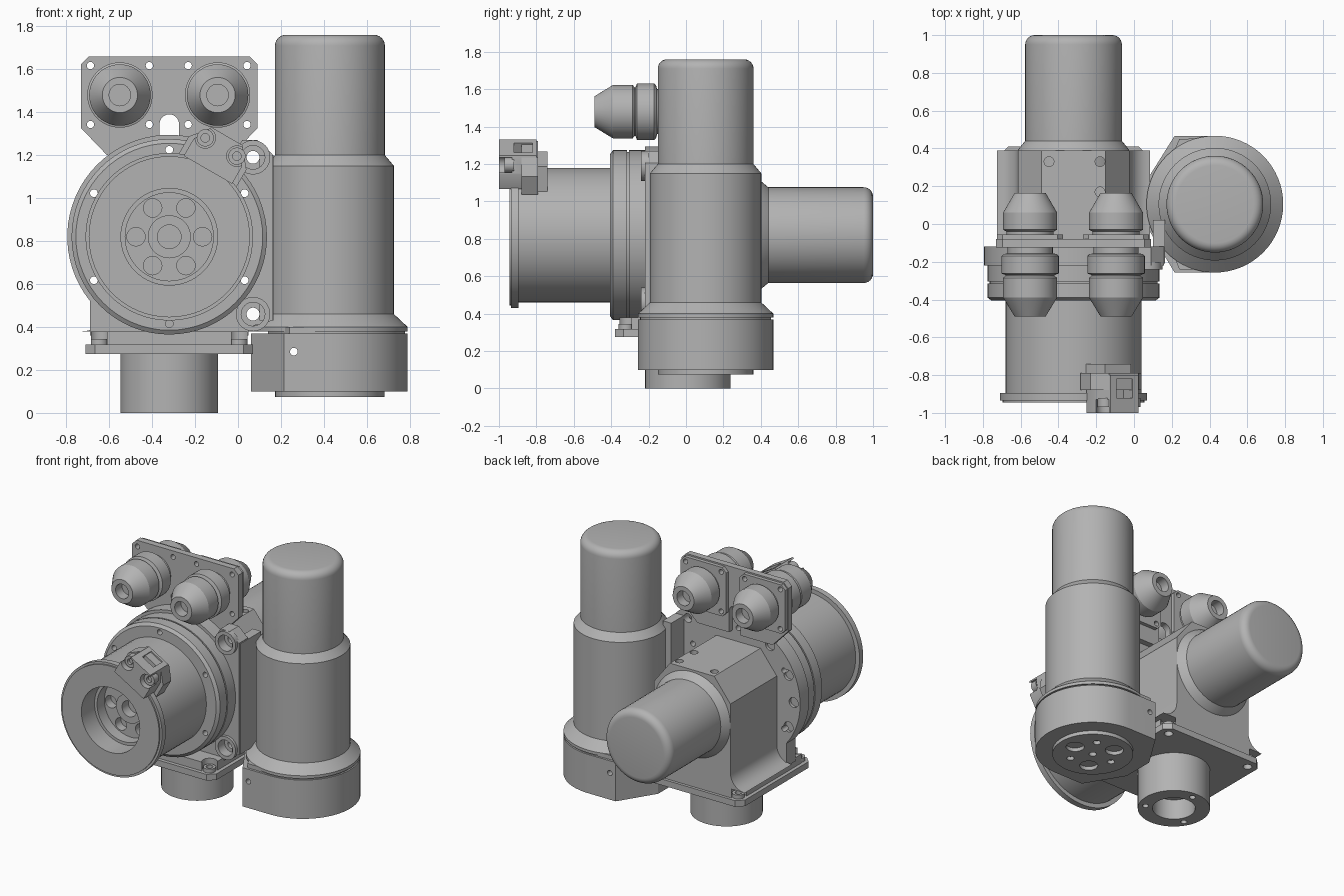
import bpy, bmesh, math
from math import cos, sin, pi, radians
from mathutils import Vector

cube = bpy.data.objects.get("Cube")
if cube:
    bpy.data.objects.remove(cube, do_unlink=True)

grey = bpy.data.materials.new("machined grey")
grey.use_nodes = True
grey.diffuse_color = (0.45, 0.45, 0.45, 1)
grey.node_tree.nodes["Principled BSDF"].inputs["Base Color"].default_value = grey.diffuse_color

CX, CZ = -0.32, 0.82        # axis of the horizontal drive
MX, MY = 0.428, 0.105       # axis of the upright drive


def place(axis, u, v, t):
    return Vector((u, t, v)) if axis == "y" else Vector((u, v, t))


def finish(name, bm):
    bmesh.ops.recalc_face_normals(bm, faces=bm.faces)
    mesh = bpy.data.meshes.new(name)
    bm.to_mesh(mesh)
    bm.free()
    mesh.materials.append(grey)
    ob = bpy.data.objects.new(name, mesh)
    bpy.context.collection.objects.link(ob)
    return ob


def lathe(name, profile, centre, axis, segs=64):
    """Turn (radius, position) points around an axis."""
    bm = bmesh.new()
    u, v = centre
    vs = [bm.verts.new(place(axis, u + r, v, t)) for r, t in profile]
    es = [bm.edges.new(p) for p in zip(vs, vs[1:])]
    bmesh.ops.spin(bm, geom=vs + es, cent=place(axis, u, v, 0), axis=place(axis, 0, 0, 1),
                   angle=2 * pi, steps=segs)
    bmesh.ops.remove_doubles(bm, verts=bm.verts, dist=1e-5)
    return finish(name, bm)


def rod(name, centre, r, a, b, axis, segs=32):
    return lathe(name, [(0, a), (r, a), (r, b), (0, b)], centre, axis, segs)


def prism(name, pts, a, b, axis):
    """Extrude a flat outline from a to b."""
    bm = bmesh.new()
    f = bm.faces.new([bm.verts.new(place(axis, u, v, a)) for u, v in pts])
    new = bmesh.ops.extrude_face_region(bm, geom=[f])["geom"]
    bmesh.ops.translate(bm, vec=place(axis, 0, 0, b - a),
                        verts=[g for g in new if isinstance(g, bmesh.types.BMVert)])
    return finish(name, bm)


def cut(target, cutters):
    for c in cutters:
        m = target.modifiers.new("cut", "BOOLEAN")
        m.operation, m.object, m.solver = "DIFFERENCE", c, "EXACT"
        bpy.context.view_layer.objects.active = target
        bpy.ops.object.modifier_apply(modifier=m.name)
        bpy.data.objects.remove(c, do_unlink=True)


def drill(target, holes, r, a, b, axis):
    cut(target, [rod("drill", h, r, a, b, axis, 20) for h in holes])


def arc(u, v, r, a, b, n=8):
    return [(u + r * cos(radians(a + (b - a) * i / n)),
             v + r * sin(radians(a + (b - a) * i / n))) for i in range(n + 1)]


def ring(r, angles, centre=(CX, CZ)):
    return [(centre[0] + r * cos(radians(a)), centre[1] + r * sin(radians(a))) for a in angles]


def mirror_x(half):
    """Complete a symmetric outline around the horizontal drive axis."""
    return [(CX + u, v) for u, v in half] + [(CX - u, v) for u, v in reversed(half)]


def rect(u0, u1, v0, v1, c=0):
    return [(u0 + c, v0), (u1 - c, v0), (u1, v0 + c), (u1, v1 - c),
            (u1 - c, v1), (u0 + c, v1), (u0, v1 - c), (u0, v0 + c)]


# Front barrel with end flange and stepped bore
barrel = lathe("front_barrel", [
    (0, -.67), (.055, -.67), (.055, -.74), (.1, -.74), (.1, -.72), (.205, -.72), (.205, -.8),
    (.225, -.8), (.225, -.945), (.375, -.945), (.375, -.935), (.39, -.935), (.39, -.895),
    (.36, -.895), (.36, -.35), (0, -.35)], (CX, CZ), "y")
drill(barrel, ring(.155, range(0, 360, 60)), .043, -.8, -.66, "y")

# Bolted discs behind the barrel
discs = lathe("clamp_discs", [
    (0, -.405), (.435, -.405), (.455, -.39), (.455, -.315), (.445, -.315), (.445, -.305),
    (.455, -.305), (.455, -.215), (0, -.215)], (CX, CZ), "y")
drill(discs, ring(.405, range(30, 390, 60)), .018, -.5, -.1, "y")

# Mounting flange: round top, straight legs, side arm to the upright drive
flange = prism("mounting_flange",
               [(CX + .37, .36), (.05, .4), (.16, .43), (.16, 1.205), (.09, 1.27), (.02, 1.27)]
               + arc(CX, CZ, .475, 52, 219, 32) + [(CX - .37, .36)], -.22, -.12, "y")
prism("side_block", rect(.1, .165, .43, 1.2), -.21, .02, "y")
for z in (1.19, .46):
    cut(flange, [rod("drill", (.07, z), .055, -.3, -.17, "y"),
                 rod("drill", (.07, z), .03, -.3, 0, "y")])
    lathe("arm_boss", [(.055, -.17), (.055, -.24), (.08, -.24), (.08, -.2)], (.07, z), "y", 32)
drill(flange, ring(.405, range(30, 390, 60)), .018, -.5, 0, "y")
drill(flange, ring(.425, (125, 155, 180, 205)), .035, -.14, 0, "y")

# Gear housing with chamfered roof and flared foot
half = [(.17, 1.13), (.295, .97), (.295, .52)] + arc(.405, .49, .11, 180, 270)
housing = prism("gear_housing", mirror_x(half), -.13, .39, "y")
drill(housing, [(-.45, .33), (-.18, .33), (-.18, .17)], .026, 1.0, 1.3, "z")

# Base plate, stepped, with corner screws
corners = [(-.645, .345), (.005, .345), (-.645, -.32), (.005, -.32)]
base = prism("base_plate", rect(-.71, .07, -.38, .41, .045), .275, .318, "z")
upper = prism("base_step", rect(-.685, .045, -.355, .39, .035), .318, .38, "z")
drill(upper, corners, .05, .3, .5, "z")
drill(base, corners, .028, .2, .5, "z")
for c in corners:
    lathe("base_screw", [(.022, .31), (.022, .345), (.04, .345), (.04, .31)], c, "z", 20)

# Pedestal tube
tube = lathe("pedestal_tube", [(0, .14), (.135, .14), (.135, 0), (.228, 0), (.228, .3), (0, .3)],
             (CX, .01), "z")
drill(tube, ring(.182, (90, 210, 330), (CX, .01)), .02, -.05, .1, "z")

# Rear motor with collar
lathe("rear_motor", [(0, .3), (.295, .3), (.295, .39), (.285, .405), (.256, .44), (.256, .95)]
      + arc(.206, .95, .05, 0, 90, 6) + [(0, 1)], (CX, CZ), "y")

# Upright motor and its gear case
lathe("upright_motor", [(0, .38), (.362, .38), (.362, .4), (.298, .46), (.298, 1.15), (.256, 1.2),
                        (.256, 1.71)] + arc(.206, 1.71, .05, 0, 90, 6) + [(0, 1.76)],
      (MX, MY), "z")
foot = prism("upright_foot", arc(MX, MY, .362, -90, 90, 32)
             + [(.215, .467), (.06, .22), (.06, 0), (.215, -.257)], .1, .37, "z")
drill(foot, [(.26, .285)], .018, -.5, .7, "y")
prism("foot_shoulder", arc(MX, MY, .35, -90, 90, 32)
      + [(.24, .45), (.14, .22), (.14, 0), (.24, -.24)], .36, .4, "z")
cap = rod("foot_cap", (MX, MY), .255, .075, .12, "z", 64)
drill(cap, ring(.145, (0, 120, 240), (MX, MY)), .058, 0, .11, "z")
drill(cap, ring(.15, (60, 180, 300), (MX, MY)) + [(MX, MY)], .024, 0, .11, "z")

# Connector bracket with arched notch
bracket = prism("connector_bracket", mirror_x(
    arc(0, 1.345, .045, 90, 0, 8)[1:] + [(.045, 1.2), (.29, 1.2), (.41, 1.325),
                                         (.41, 1.625), (.375, 1.66)]), -.125, -.08, "y")
for x in (-.55, -.095):
    pad = prism("connector_pad", rect(x - .175, x + .175, 1.31, 1.65, .03), -.085, -.055, "y")
    spots = [(x + sx * .137, 1.48 + sz * .137) for sx in (-1, 1) for sz in (-1, 1)]
    for part in (bracket, pad):
        drill(part, spots, .017, -.3, .1, "y")
    # Cable glands on both sides of the bracket
    lathe("front_gland", [
        (0, -.42), (.05, -.42), (.05, -.49), (.082, -.49), (.143, -.39), (.143, -.285),
        (.13, -.275), (.13, -.27), (.152, -.262), (.152, -.17), (.142, -.16), (.12, -.155),
        (.12, -.1), (0, -.1)], (x, 1.48), "y", 48)
    lathe("rear_gland", [
        (0, .1), (.05, .1), (.05, .165), (.082, .165), (.143, .06), (.143, -.03),
        (.125, -.04), (.125, -.07), (0, -.07)], (x, 1.48), "y", 48)

# Clip on the barrel flange, tilted around the drive axis
tilt = radians(60)


def tilted(pts):
    """Outline given as (radial, tangential) distances."""
    return [(CX + r * cos(tilt) - t * sin(tilt), CZ + r * sin(tilt) + t * cos(tilt))
            for r, t in pts]


clip = prism("clip_block", tilted([(.36, -.13), (.45, -.13), (.54, -.085), (.54, .085),
                                   (.45, .13), (.36, .13)]), -1, -.8, "y")
cut(clip, [prism("slot", tilted([(.44, -.05), (.6, -.05), (.6, .05), (.44, .05)]),
                 -.92, -.82, "y")])
wings = prism("clip_wings", tilted([(.34, -.155), (.45, -.155), (.53, -.09), (.53, .09),
                                    (.45, .155), (.34, .155)]), -.88, -.79, "y")
prism("clip_heel", tilted([(.34, -.12), (.47, -.08), (.47, .08), (.34, .12)]), -.8, -.74, "y")
screws = ring(.49, (50, 70))
drill(clip, screws, .048, -1.1, -.93, "y")
for s in screws:
    lathe("clip_screw", [(0, -.95), (.02, -.95), (.02, -.97), (.04, -.97), (.04, -.92)],
          s, "y", 24)

# Smooth curved surfaces and keep edges sharp
bpy.ops.object.select_all(action="DESELECT")
for ob in bpy.context.collection.objects:
    if ob.type == "MESH":
        ob.select_set(True)
        bpy.context.view_layer.objects.active = ob
bpy.ops.object.shade_smooth_by_angle(angle=radians(30))
